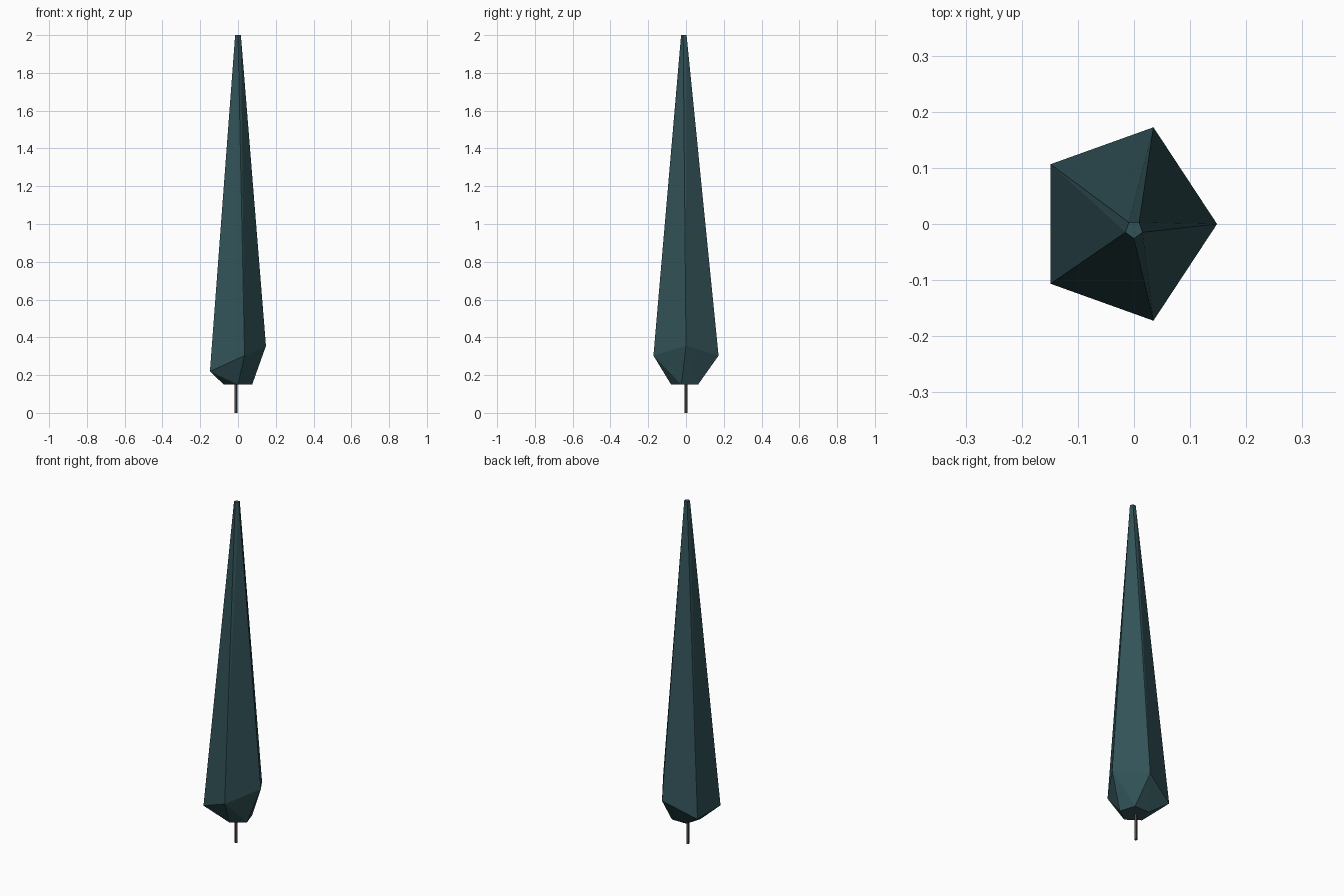
import bpy, bmesh
from math import cos, sin, radians
from mathutils import Vector

cube = bpy.data.objects.get("Cube")
if cube:
    bpy.data.objects.remove(cube, do_unlink=True)


def material(name, color):
    mat = bpy.data.materials.new(name)
    mat.use_nodes = True
    mat.diffuse_color = (*color, 1)
    mat.node_tree.nodes["Principled BSDF"].inputs["Base Color"].default_value = (*color, 1)
    return mat


def ring(center, radius, turn, sides=5, scale_y=1.0, tilt=0.0):
    """Points of a polygon, optionally sloping upward along x."""
    points = []
    for i in range(sides):
        a = radians(turn + i * 360 / sides)
        x, y = radius * cos(a), radius * sin(a) * scale_y
        points.append(Vector(center) + Vector((x, y, tilt * x)))
    return points


def hull_object(name, points, mat):
    """Faceted solid wrapped around rings of points."""
    bm = bmesh.new()
    for p in points:
        bm.verts.new(p)
    bmesh.ops.convex_hull(bm, input=bm.verts[:])
    bmesh.ops.dissolve_limit(bm, angle_limit=radians(0.5),
                             verts=bm.verts[:], edges=bm.edges[:])
    bmesh.ops.recalc_face_normals(bm, faces=bm.faces[:])
    mesh = bpy.data.meshes.new(name)
    bm.to_mesh(mesh)
    bm.free()
    mesh.materials.append(mat)
    obj = bpy.data.objects.new(name, mesh)
    bpy.context.collection.objects.link(obj)
    return obj


needles = material("dark teal needles", (0.032, 0.086, 0.096))
bark = material("grey brown bark", (0.085, 0.062, 0.056))

# Foliage: twisted base, slanted widest ring, small blunt tip
base = ring((0, 0, 0.15), 0.079, -18)
waist = ring((-0.016, 0, 0.28), 0.164, 0, scale_y=1.105, tilt=0.456)
tip = ring((0, -0.01, 2.0), 0.016, -18)
hull_object("foliage", base + waist + tip, needles)

# Trunk: thin post reaching into the foliage
trunk = [p for z in (0, 0.25) for p in ring((-0.012, 0, z), 0.009, 0)]
hull_object("trunk", trunk, bark)
